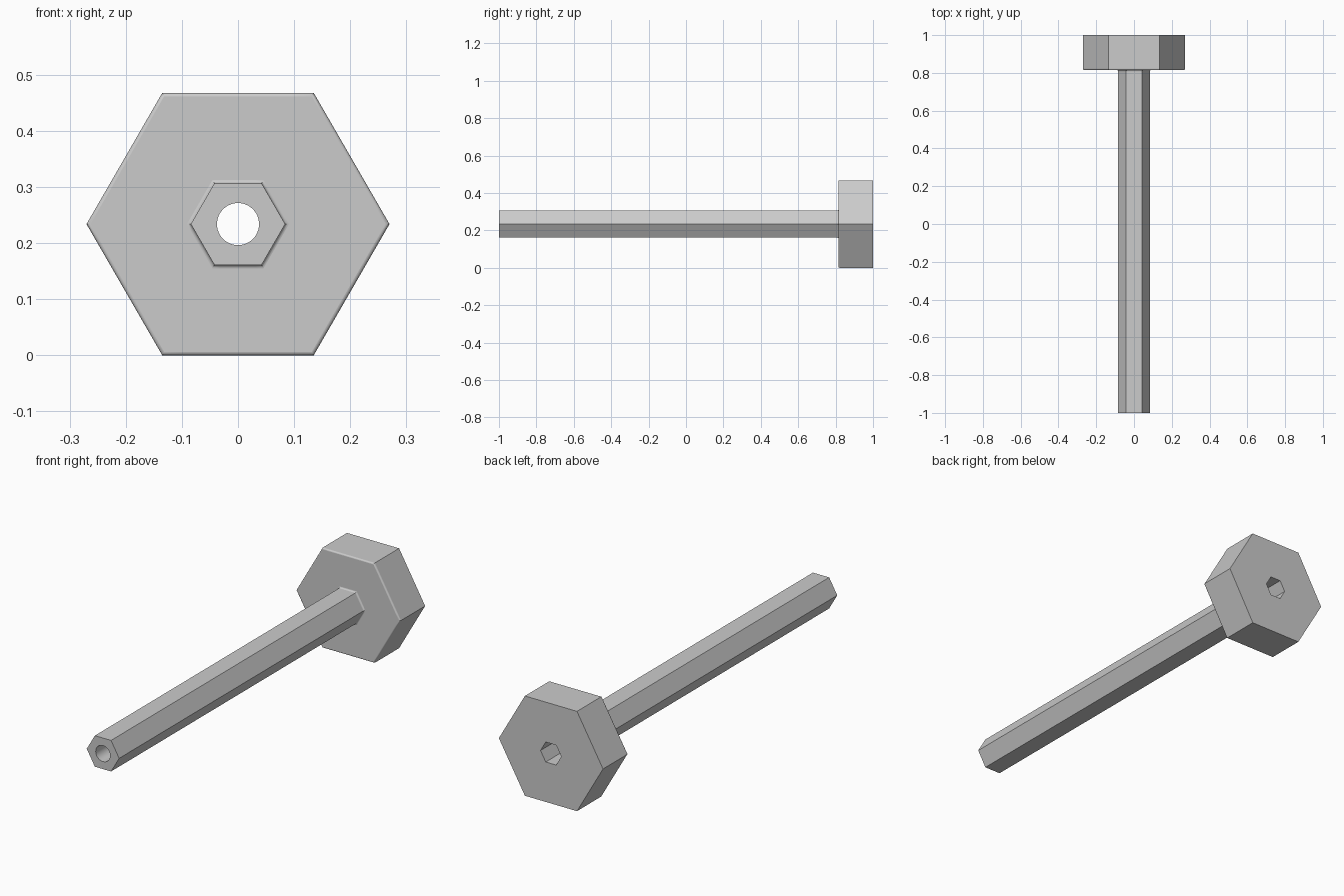
import bpy
import bmesh
from math import sin, cos, pi, radians

cube = bpy.data.objects.get("Cube")
if cube:
    bpy.data.objects.remove(cube, do_unlink=True)

SIDES = 48               # points per ring, a multiple of six
HEAD_R, STEM_R, SOCKET_R, BORE_R = 0.27, 0.084, 0.054, 0.0375
HEAD_Y = 0.815           # front face of the head
ROUND = 0.007            # edge rounding and root fillet
STEPS = 4
AXIS_Z = HEAD_R * cos(pi / 6)


def ring(bm, radius, y, hexagonal):
    """One loop of points around the long axis, round or six-sided."""
    verts = []
    for i in range(SIDES):
        a = 2 * pi * i / SIDES
        r = radius
        if hexagonal:
            r *= cos(pi / 6) / cos(a % (pi / 3) - pi / 6)
        verts.append(bm.verts.new((r * cos(a), y, AXIS_Z + r * sin(a))))
    return verts


# Closed lengthwise profile: (radius, y, hexagonal, next band is smooth)
arc = [pi / 2 * i / STEPS for i in range(STEPS + 1)]
profile = [(BORE_R, -1, False, False), (STEM_R, -1, True, False)]
# Concave fillet where the stem meets the head
profile += [(STEM_R + ROUND * (1 - cos(a)), HEAD_Y - ROUND * (1 - sin(a)),
             True, a < arc[-1]) for a in arc]
# Rounded front rim of the head
profile += [(HEAD_R - ROUND * (1 - sin(a)), HEAD_Y + ROUND * (1 - cos(a)),
             True, a < arc[-1]) for a in arc]
# Back face, hexagonal socket and its floor, then the round bore
profile += [(HEAD_R, 1, True, False), (SOCKET_R, 1, True, False),
            (SOCKET_R, HEAD_Y, True, False), (BORE_R, HEAD_Y, False, True)]

bm = bmesh.new()
rings = [ring(bm, r, y, h) for r, y, h, _ in profile]
for k, (_, _, _, smooth) in enumerate(profile):
    a, b = rings[k], rings[(k + 1) % len(rings)]
    for i in range(SIDES):
        j = (i + 1) % SIDES
        face = bm.faces.new((a[i], a[j], b[j], b[i]))
        face.smooth = smooth
bmesh.ops.recalc_face_normals(bm, faces=bm.faces)
for edge in bm.edges:
    edge.smooth = edge.calc_face_angle(0) < radians(30)

mesh = bpy.data.meshes.new("hex_bolt")
bm.to_mesh(mesh)
bm.free()
bolt = bpy.data.objects.new("hex_bolt", mesh)
bpy.context.collection.objects.link(bolt)

# Plain grey finish
grey = bpy.data.materials.new("plain grey")
grey.use_nodes = True
colour = (0.6, 0.6, 0.6, 1)
grey.diffuse_color = colour
grey.node_tree.nodes["Principled BSDF"].inputs["Base Color"].default_value = colour
mesh.materials.append(grey)
